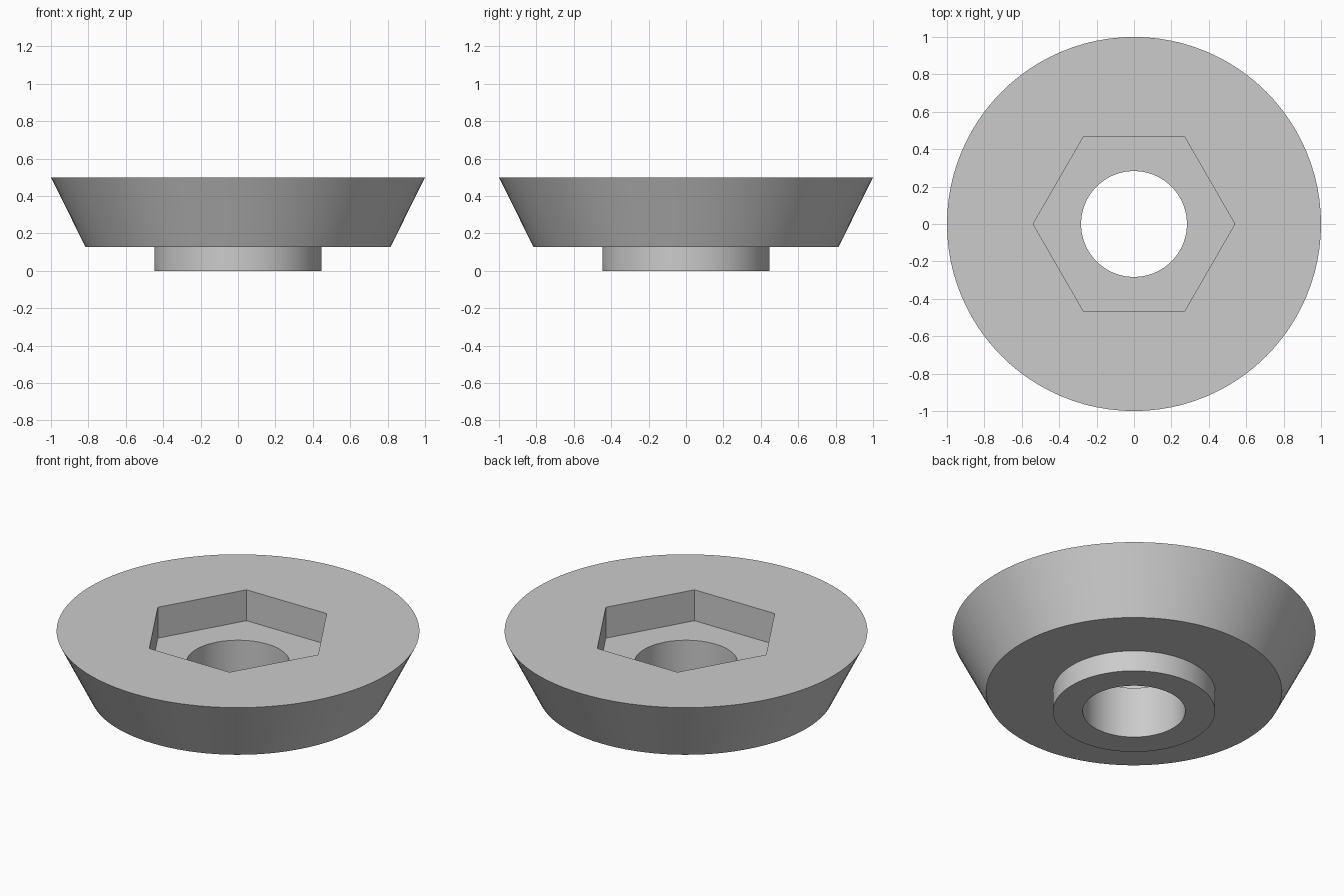
import bpy
import bmesh
from math import cos, pi, radians, sin

cube = bpy.data.objects.get("Cube")
if cube:
    bpy.data.objects.remove(cube)

SEGMENTS = 96
HEX_APOTHEM = 0.467


def round_radius(radius):
    return lambda angle: radius


def hex_radius(angle):
    # Distance to a hexagon outline with corners on the x axis
    return HEX_APOTHEM / cos(angle % (pi / 3) - pi / 6)


def add_ring(bm, radius_at, z):
    angles = [2 * pi * i / SEGMENTS for i in range(SEGMENTS)]
    return [bm.verts.new((radius_at(a) * cos(a), radius_at(a) * sin(a), z))
            for a in angles]


# Closed cross-section: bore, boss, tapered flange, hexagonal recess
bore, boss = round_radius(0.283), round_radius(0.447)
sections = [
    (bore, 0.0),
    (boss, 0.0),
    (boss, 0.127),
    (round_radius(0.815), 0.127),
    (round_radius(1.0), 0.5),
    (hex_radius, 0.5),
    (hex_radius, 0.312),
    (bore, 0.312),
]

bm = bmesh.new()
rings = [add_ring(bm, radius_at, z) for radius_at, z in sections]
for lower, upper in zip(rings, rings[1:] + rings[:1]):
    for i in range(SEGMENTS):
        j = (i + 1) % SEGMENTS
        bm.faces.new((lower[i], lower[j], upper[j], upper[i]))
bmesh.ops.recalc_face_normals(bm, faces=bm.faces)
mesh = bpy.data.meshes.new("tapered_hex_washer")
bm.to_mesh(mesh)
bm.free()

washer = bpy.data.objects.new("tapered_hex_washer", mesh)
bpy.context.collection.objects.link(washer)

# Plain grey
grey = bpy.data.materials.new("grey")
grey.use_nodes = True
colour = (0.6, 0.6, 0.6, 1)
grey.diffuse_color = colour
grey.node_tree.nodes["Principled BSDF"].inputs["Base Color"].default_value = colour
mesh.materials.append(grey)

# Smooth round walls with crisp rims and hexagon corners
bpy.ops.object.select_all(action="DESELECT")
washer.select_set(True)
bpy.context.view_layer.objects.active = washer
bpy.ops.object.shade_smooth_by_angle(angle=radians(30))
